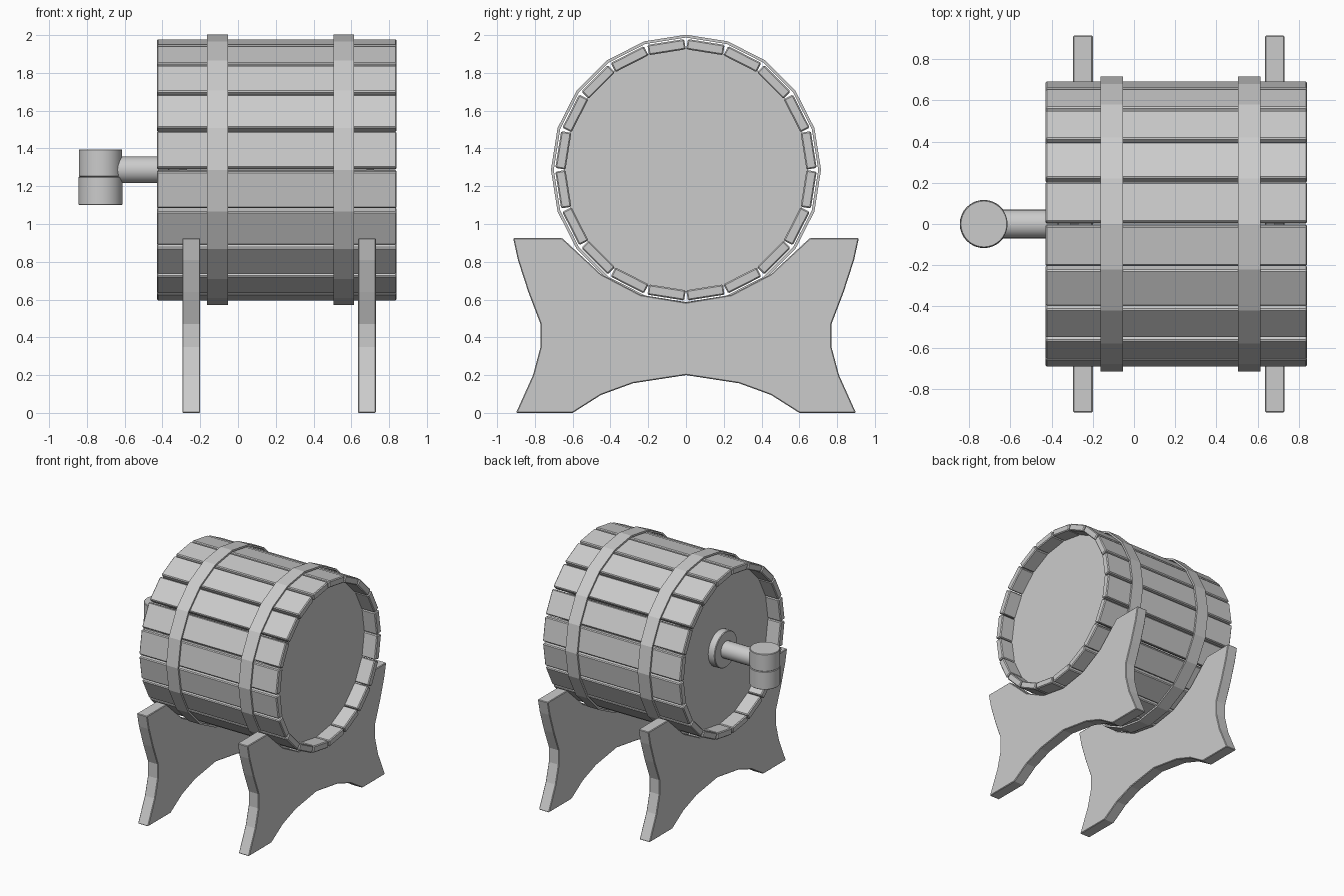
import bpy, bmesh, math
from mathutils import Matrix, Vector

if "Cube" in bpy.data.objects:
    bpy.data.objects.remove(bpy.data.objects["Cube"])

CZ = 1.287          # height of the barrel axis
SIDES = 20
STEP = 2 * math.pi / SIDES


def finish(name, bm, bevel=0.0, smooth=False):
    bmesh.ops.recalc_face_normals(bm, faces=bm.faces)
    me = bpy.data.meshes.new(name)
    bm.to_mesh(me)
    bm.free()
    ob = bpy.data.objects.new(name, me)
    bpy.context.collection.objects.link(ob)
    if bevel:
        m = ob.modifiers.new("Bevel", "BEVEL")
        m.width, m.segments = bevel, 1
        m.limit_method, m.angle_limit = "ANGLE", math.radians(40)
    if smooth:
        bpy.ops.object.select_all(action="DESELECT")
        ob.select_set(True)
        bpy.context.view_layer.objects.active = ob
        bpy.ops.object.shade_smooth_by_angle(angle=math.radians(35))
    return ob


def prism(name, pts, x0, x1, bevel=0.0, smooth=False):
    """Extrude a (y, z) outline along x."""
    bm = bmesh.new()
    f = bm.faces.new([bm.verts.new((x0, y, z)) for y, z in pts])
    ext = bmesh.ops.extrude_face_region(bm, geom=[f])["geom"]
    bmesh.ops.translate(bm, vec=(x1 - x0, 0, 0),
                        verts=[v for v in ext if isinstance(v, bmesh.types.BMVert)])
    return finish(name, bm, bevel, smooth)


def circle(r, n):
    return [(r * math.sin(2 * math.pi * i / n), CZ + r * math.cos(2 * math.pi * i / n))
            for i in range(n)]


def upright_cylinder(name, x, r, z0, z1, bevel):
    bm = bmesh.new()
    bmesh.ops.create_cone(bm, cap_ends=True, segments=32, radius1=r, radius2=r, depth=z1 - z0,
                          matrix=Matrix.Translation((x, 0, (z0 + z1) / 2)))
    return finish(name, bm, bevel, True)


# ring of plank staves, with joints at the top and bottom
bm = bmesh.new()
for i in range(SIDES):
    mat = (Matrix.Translation((0.205, 0, CZ)) @ Matrix.Rotation((i + 0.5) * STEP, 4, "X")
           @ Matrix.Translation((0, 0, 0.6575)) @ Matrix.Diagonal((1.27, 0.197, 0.055, 1)))
    bmesh.ops.create_cube(bm, size=1, matrix=mat)
finish("barrel_staves", bm, 0.007)

# recessed round ends
prism("front_head", circle(0.645, SIDES), -0.31, -0.27)
prism("back_head", circle(0.645, SIDES), 0.68, 0.72)

# flat sided hoops
for name, x0, x1 in (("front_hoop", -0.163, -0.053), ("back_hoop", 0.505, 0.613)):
    bm = bmesh.new()
    loops = [[bm.verts.new((x, y, z)) for y, z in circle(r, SIDES)]
             for x, r in ((x0, 0.715), (x1, 0.715), (x1, 0.7), (x0, 0.7))]
    for k in range(4):
        a, b = loops[k], loops[(k + 1) % 4]
        for i in range(SIDES):
            j = (i + 1) % SIDES
            bm.faces.new((a[i], a[j], b[j], b[i]))
    finish(name, bm)

# cradle stands: half outline mirrored in y
half = [(0, 0.585), (0.24, 0.625), (0.45, 0.735), (0.655, 0.925), (0.915, 0.925),
        (0.89, 0.81), (0.835, 0.64), (0.77, 0.47), (0.77, 0.35), (0.81, 0.2),
        (0.9, 0.0), (0.6, 0.0), (0.45, 0.095), (0.28, 0.157), (0, 0.2)]
outline = half + [(-y, z) for y, z in reversed(half[1:-1])]
prism("front_stand", outline, -0.295, -0.2, 0.005)
prism("back_stand", outline, 0.635, 0.73, 0.005)

# tap: flange, pipe, spout and turning knob
prism("tap_flange", circle(0.15, 32), -0.37, -0.3, 0.005, True)
prism("tap_pipe", circle(0.07, 24), -0.73, -0.3, 0, True)
upright_cylinder("tap_spout", -0.728, 0.117, 1.1, 1.25, 0.004)
upright_cylinder("tap_knob", -0.728, 0.115, 1.25, 1.395, 0.004)
